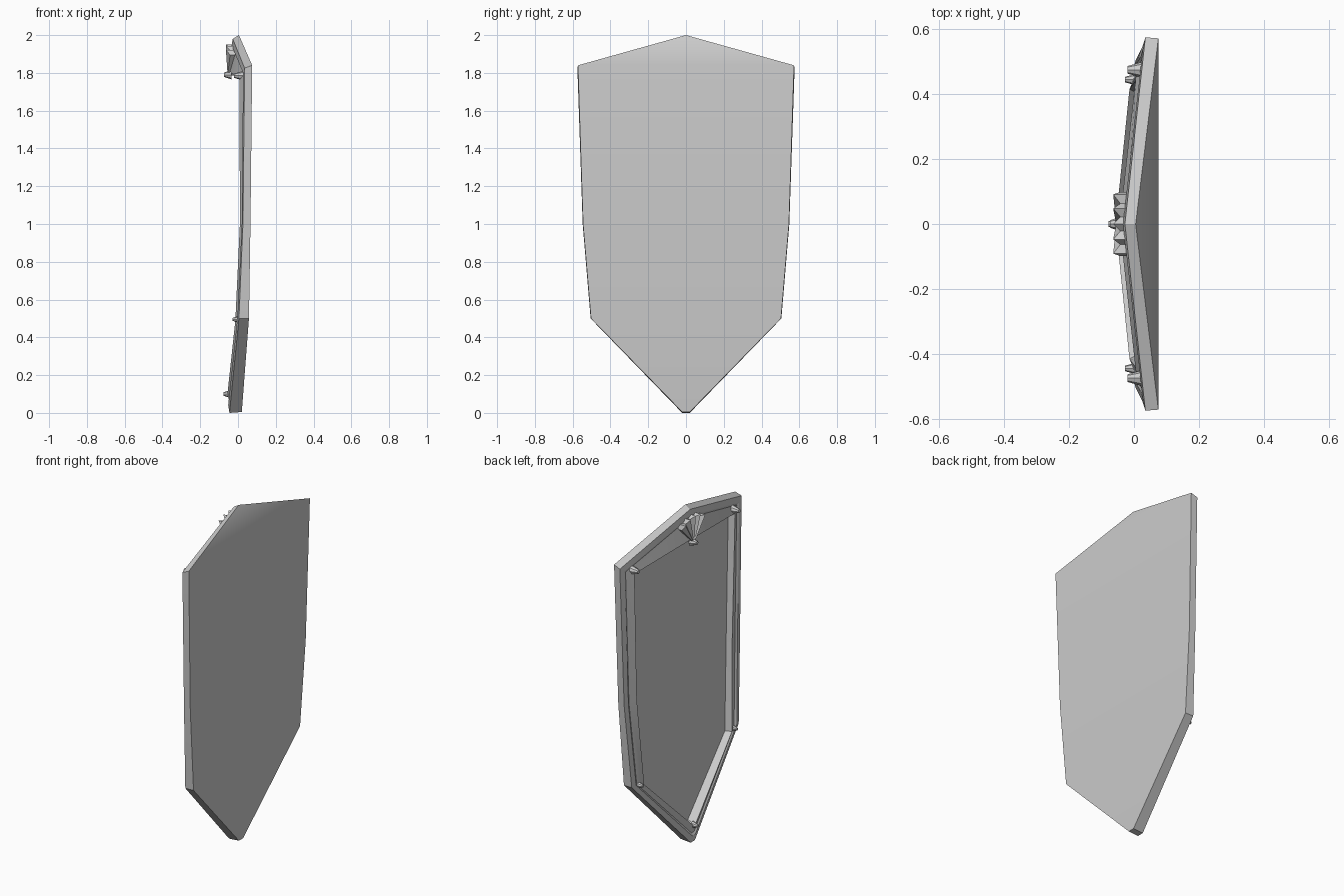
import bpy, bmesh, math
from mathutils import Matrix, Vector

if "Cube" in bpy.data.objects:
    bpy.data.objects.remove(bpy.data.objects["Cube"])

steel = bpy.data.materials.new("grey_steel")
steel.diffuse_color = (0.6, 0.6, 0.6, 1)
steel.use_nodes = True
steel.node_tree.nodes["Principled BSDF"].inputs["Base Color"].default_value = steel.diffuse_color


def finish(name, bm, angle=30, fix=False):
    if fix:
        bmesh.ops.recalc_face_normals(bm, faces=bm.faces)
    me = bpy.data.meshes.new(name)
    bm.to_mesh(me)
    bm.free()
    ob = bpy.data.objects.new(name, me)
    bpy.context.collection.objects.link(ob)
    me.materials.append(steel)
    bpy.ops.object.select_all(action='DESELECT')
    ob.select_set(True)
    bpy.context.view_layer.objects.active = ob
    bpy.ops.object.shade_smooth_by_angle(angle=math.radians(angle))
    return ob


def ring(half):
    """Mirror a half outline (apex first) into a closed loop."""
    return half + [(x, -y, z) for x, y, z in reversed(half[1:])]


# Half outlines: apex, shoulder, waist, hip, tip
back_edge = ring([(0.005, 0, 2.0), (0.075, 0.572, 1.84), (0.066, 0.545, 1.0),
                  (0.058, 0.503, 0.5), (0.02, 0.02, 0.005)])
rim_edge = ring([(-0.028, 0, 1.98), (0.035, 0.575, 1.825), (0.026, 0.547, 1.0),
                 (0.005, 0.505, 0.5), (-0.045, 0.02, 0.0)])
rim_inner = ring([(-0.034, 0, 1.945), (0.027, 0.54, 1.80), (0.02, 0.515, 1.0),
                  (-0.003, 0.475, 0.505), (-0.052, 0.015, 0.04)])
groove = ring([(-0.026, 0, 1.93), (0.032, 0.525, 1.79), (0.027, 0.50, 1.0),
               (0.004, 0.46, 0.505), (-0.045, 0.012, 0.055)])
ridge = ring([(-0.045, 0, 1.81), (0.008, 0.475, 1.765), (0.01, 0.45, 1.0),
              (-0.014, 0.415, 0.49), (-0.056, 0.008, 0.10)])
field_edge = ring([(0.03, 0, 1.785), (0.04, 0.455, 1.745), (0.036, 0.43, 1.0),
                   (0.022, 0.398, 0.49), (-0.008, 0.006, 0.118)])


def cap(name, loop, flip):
    bm = bmesh.new()
    v = [bm.verts.new(p) for p in loop]
    n = len(v)
    faces = [[v[0], v[1], v[n - 1]]]
    for i in range(1, n // 2):
        faces.append([v[i], v[i + 1], v[n - i - 1], v[n - i]])
    for f in faces:
        bm.faces.new(f[::-1] if flip else f)
    return finish(name, bm)


def bridge(name, loops):
    bm = bmesh.new()
    rows = [[bm.verts.new(p) for p in lp] for lp in loops]
    for a, b in zip(rows, rows[1:]):
        for i in range(len(a)):
            j = (i + 1) % len(a)
            bm.faces.new((a[i], a[j], b[j], b[i]))
    return finish(name, bm)


cap("back_plate", back_edge, True)
cap("front_field", field_edge, False)
bridge("frame", [back_edge, rim_edge, rim_inner, groove, ridge, field_edge])


# Fluted fan ornament under the apex
def fan():
    bm = bmesh.new()
    hub = (-0.055, 0, 1.785)
    steps = 10
    front, back = [], []
    for i in range(steps + 1):
        a = math.radians(-42 + 84 * i / steps)
        up = i % 2
        r = 0.165 if up else 0.148
        y, z = r * math.sin(a), hub[2] + r * math.cos(a)
        front.append(bm.verts.new((-0.064 if up else -0.042, y, z)))
        back.append(bm.verts.new((-0.01, y, z)))
    hf = bm.verts.new(hub)
    hb = bm.verts.new((-0.01, 0, hub[2]))
    for i in range(steps):
        bm.faces.new((hf, front[i], front[i + 1]))
        bm.faces.new((hb, back[i + 1], back[i]))
        bm.faces.new((front[i], back[i], back[i + 1], front[i + 1]))
    bm.faces.new((hf, hb, back[0], front[0]))
    bm.faces.new((hf, front[-1], back[-1], hb))
    finish("fan_ornament", bm, 15, True)


fan()


# Studs facing forward
def stud(name, x, y, z, r, h):
    bm = bmesh.new()
    turn = Matrix.Rotation(math.radians(-90), 4, 'Y')
    bmesh.ops.create_cone(bm, cap_ends=True, segments=8, radius1=r, radius2=r * 0.45,
                          depth=h, matrix=Matrix.Translation(Vector((x, y, z))) @ turn)
    finish(name, bm, 30)


stud("fan_knob", -0.054, 0, 1.79, 0.025, 0.04)
stud("tip_stud", -0.06, 0, 0.10, 0.02, 0.036)
for side, s in (("left", 1), ("right", -1)):
    stud("shoulder_stud_" + side, 0.005, s * 0.475, 1.785, 0.026, 0.05)
    stud("hip_stud_" + side, -0.012, s * 0.445, 0.495, 0.018, 0.032)
